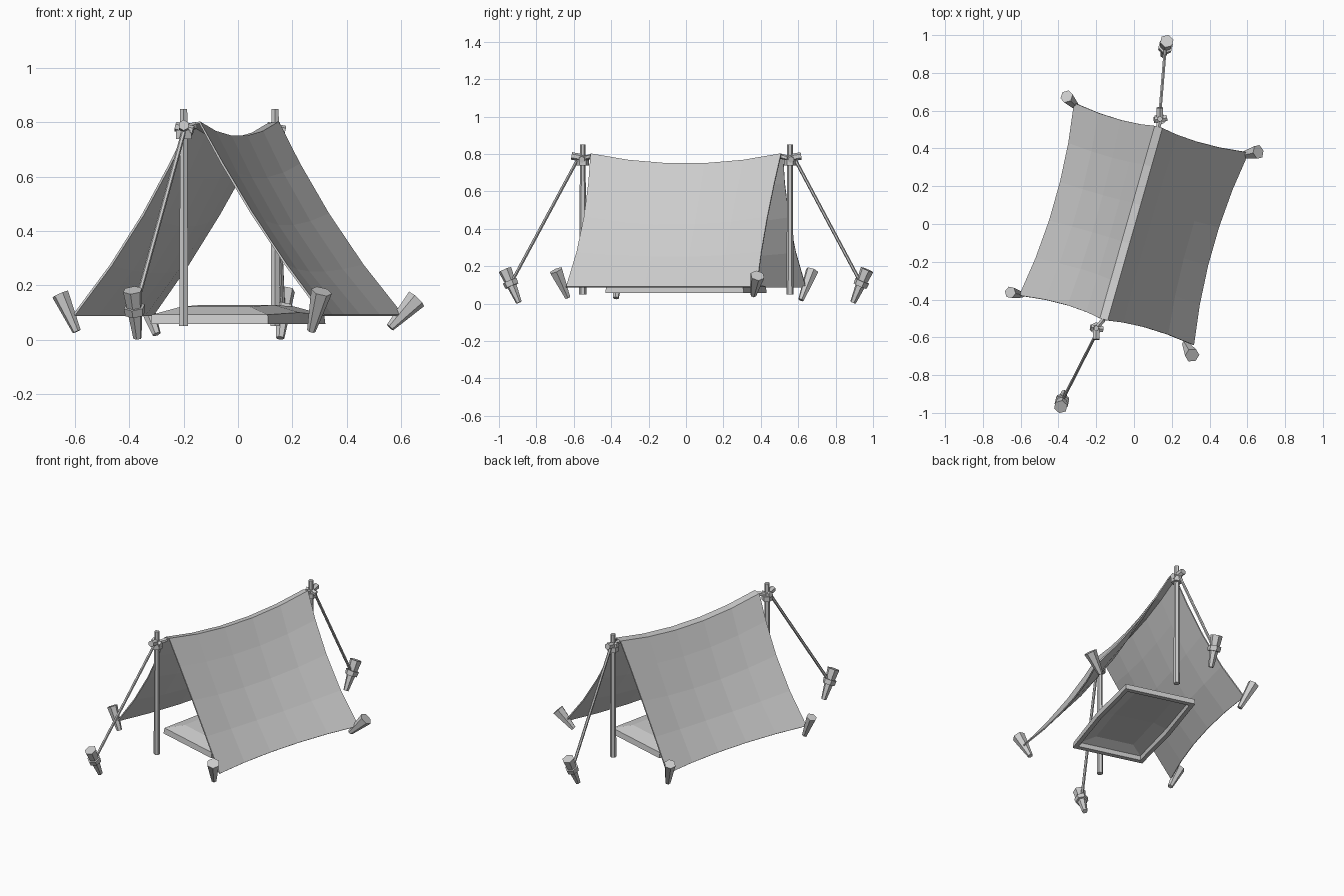
import bpy, bmesh, math
from mathutils import Vector, Matrix

if "Cube" in bpy.data.objects:
    bpy.data.objects.remove(bpy.data.objects["Cube"])

TURN = Matrix.Rotation(math.radians(-15.9), 4, 'Z')  # tent is turned on its plot


def mesh_object(name, bm):
    bmesh.ops.recalc_face_normals(bm, faces=bm.faces)
    me = bpy.data.meshes.new(name)
    bm.to_mesh(me)
    bm.free()
    ob = bpy.data.objects.new(name, me)
    bpy.context.collection.objects.link(ob)
    return ob


def rod(name, a, b, ra, rb=None, sides=6):
    """Flat-sided cone or cylinder from point a to point b."""
    a, b = Vector(a), Vector(b)
    d = b - a
    bm = bmesh.new()
    bmesh.ops.create_cone(bm, cap_ends=True, segments=sides, radius1=ra,
                          radius2=ra if rb is None else rb, depth=d.length)
    m = Matrix.Translation((a + b) / 2) @ d.to_track_quat('Z', 'Y').to_matrix().to_4x4()
    bmesh.ops.transform(bm, matrix=m, verts=bm.verts)
    return mesh_object(name, bm)


# Canvas: one sagging sheet draped over the ridge
bm = bmesh.new()
steps = [1, .72, .45, .2, 0]
columns = [(-1, t) for t in steps] + [(1, t) for t in reversed(steps)]
rows = []
for k in range(6):
    w = -1 + 2 * k / 5
    sag = 1 - w * w
    row = []
    for side, t in columns:
        top = -.035 if side < 0 else .004
        bow = t * (1 - t)
        u = top + (side * .478 - top) * t - side * (.045 * sag * t + .07 * bow)
        v = w * (.53 - .02 * bow * 4)
        z = .8 - .71 * t - .054 * sag * (1 - t) - bow * (.07 + .06 * sag)
        if side < 0 and t == 0:
            z -= .006
        row.append(bm.verts.new(TURN @ Vector((u, v, z))))
    rows.append(row)
for r0, r1 in zip(rows, rows[1:]):
    for i in range(len(columns) - 1):
        bm.faces.new((r0[i], r0[i + 1], r1[i + 1], r1[i]))
canvas = mesh_object("canvas", bm)
thick = canvas.modifiers.new("thickness", 'SOLIDIFY')
thick.thickness = .008
thick.offset = 0

# Bed roll: low domed mat, hollow underneath
bm = bmesh.new()


def ring(a, b, z, mid_z):
    pts = [(-a, -b, z), (a, -b, z), (a * 1.06, 0, mid_z),
           (a, b, z), (-a, b, z), (-a * 1.06, 0, mid_z)]
    return [bm.verts.new(TURN @ Vector(p)) for p in pts]


loops = [ring(.13, .3, .122, .128), ring(.222, .38, .092, .1), ring(.225, .385, .057, .057),
         ring(.2, .355, .057, .057), ring(.195, .345, .08, .085), ring(.12, .28, .105, .11)]
for l0, l1 in zip(loops, loops[1:]):
    for i in range(6):
        j = (i + 1) % 6
        bm.faces.new((l0[i], l0[j], l1[j], l1[i]))
for l in (loops[0], loops[-1]):
    bm.faces.new((l[0], l[1], l[2], l[5]))
    bm.faces.new((l[5], l[2], l[3], l[4]))
mesh_object("bed_mat", bm)

# Poles, lashings, guy ropes and their stakes at each end
ends = [("front", (-.2, -.552), (-.16, -.505), (-.388, -.968, .182), (-.37, -.893, .006)),
        ("back", (.137, .556), (.128, .51), (.174, .968, .182), (.155, .893, .006))]
for end, (x, y), (rx, ry), top, tip in ends:
    s = -1 if y < 0 else 1
    rod(end + "_pole", (x, y, .05), (x, y, .85), .019, .015)
    rod(end + "_lashing", (x, y, .74), (x, y, .772), .033)
    rod(end + "_lashing_loop", (x - .03, y - s * .005, .785), (x + .035, y + s * .005, .77), .018)
    rod(end + "_knot", (x, y + s * .06, .79), (x, y - s * .01, .778), .02)
    rod(end + "_ridge_tie", (x, y, .775), (rx, ry, .788), .014)
    top, tip = Vector(top), Vector(tip)
    wrap = top.lerp(tip, .42)
    rod(end + "_guy_rope", (x, y + s * .03, .765), wrap, .009)
    rod(end + "_guy_stake", top, tip, .037, .016)
    rod(end + "_stake_wrap", top.lerp(tip, .34), top.lerp(tip, .5), .041, .038)

# Corner stakes pinning the canvas
stakes = [("front_left", (-.655, -.362, .168), (-.594, -.375, .03), .032),
          ("front_right", (.308, -.695, .178), (.27, -.632, .032), .039),
          ("back_right", (.658, .382, .15), (.56, .36, .045), .039),
          ("back_left", (-.357, .675, .178), (-.3, .615, .02), .035)]
for name, top, tip, r in stakes:
    rod(name + "_stake", top, tip, r, .016)
